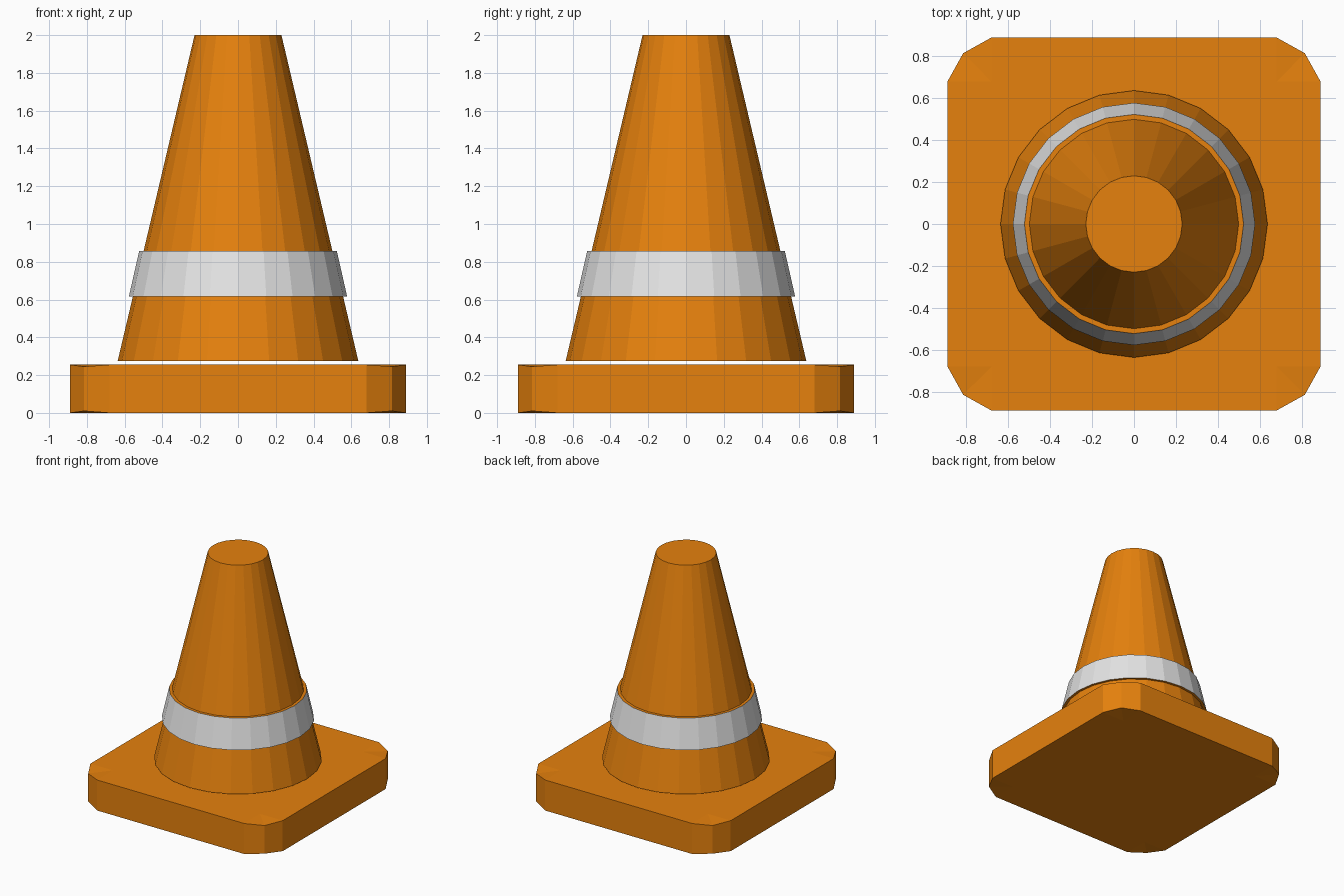
import bpy, bmesh, math

if "Cube" in bpy.data.objects:
    bpy.data.objects.remove(bpy.data.objects["Cube"])


def material(name, rgb):
    m = bpy.data.materials.new(name)
    m.diffuse_color = (*rgb, 1)
    m.use_nodes = True
    m.node_tree.nodes["Principled BSDF"].inputs["Base Color"].default_value = m.diffuse_color
    return m


orange = material("orange", (0.79, 0.22, 0.004))
white = material("pale grey", (0.78, 0.78, 0.78))


def add_object(name, bm, mats):
    bmesh.ops.recalc_face_normals(bm, faces=bm.faces)
    mesh = bpy.data.meshes.new(name)
    bm.to_mesh(mesh)
    bm.free()
    for m in mats:
        mesh.materials.append(m)
    ob = bpy.data.objects.new(name, mesh)
    bpy.context.collection.objects.link(ob)
    return ob


def frustum(name, r1, r2, z1, z2, mats, sides=24):
    bm = bmesh.new()
    rings = [[bm.verts.new((r * math.sin(math.tau * i / sides),
                            r * math.cos(math.tau * i / sides), z))
              for i in range(sides)] for r, z in ((r1, z1), (r2, z2))]
    for ring in rings:
        bm.faces.new(ring)
    for i in range(sides):
        j = (i + 1) % sides
        side = bm.faces.new((rings[0][i], rings[0][j], rings[1][j], rings[1][i]))
        side.material_index = len(mats) - 1   # caps keep the first colour
    return add_object(name, bm, mats)


# Square foot: chamfered corners whose middle point dips slightly
E, C, M, H, DIP = 0.89, 0.68, 0.815, 0.255, 0.01
bm = bmesh.new()
outlines = []
for z, dip in ((0, DIP), (H, -DIP)):
    inner, outer = [], []
    for k in range(4):
        c, s = round(math.cos(k * math.pi / 2)), round(math.sin(k * math.pi / 2))
        put = lambda x, y, h: bm.verts.new((x * c - y * s, x * s + y * c, h))
        inner.append(put(C, C, z))
        outer += [put(E, C, z), put(M, M, z + dip), put(C, E, z)]
    bm.faces.new(inner)
    for k in range(4):
        a, b, d = outer[3 * k:3 * k + 3]
        n = (k + 1) % 4
        bm.faces.new((inner[k], a, b))
        bm.faces.new((inner[k], b, d))
        bm.faces.new((inner[k], d, outer[3 * n], inner[n]))
    outlines.append(outer)
low, high = outlines
for i in range(12):
    j = (i + 1) % 12
    bm.faces.new((low[i], low[j], high[j], high[i]))
add_object("foot", bm, [orange])

# Tapered body and the reflective collar around it
frustum("cone_body", 0.637, 0.23, 0.275, 2.0, [orange])
frustum("reflective_band", 0.578, 0.523, 0.615, 0.858, [orange, white])
